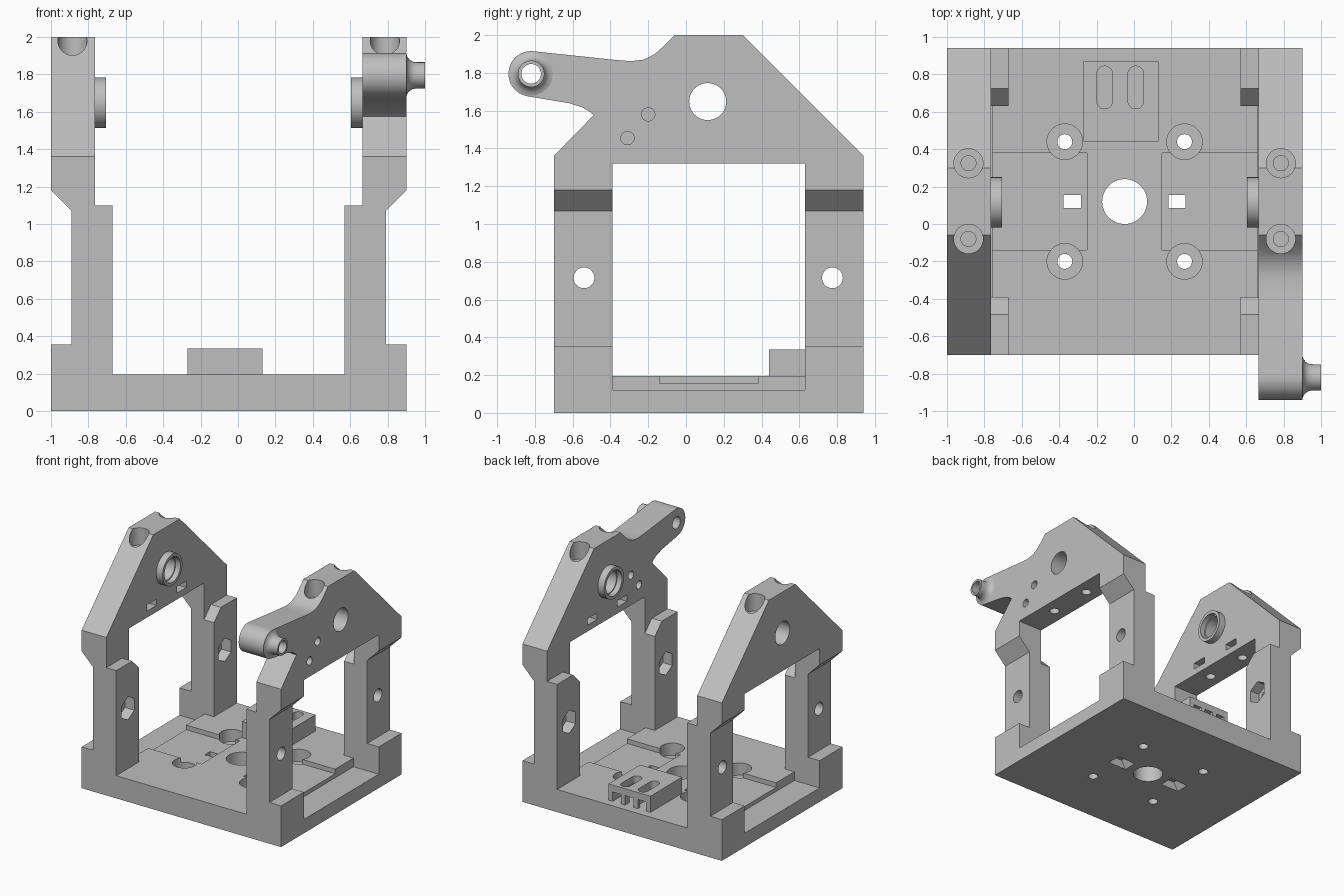
import bpy, bmesh, math

cube = bpy.data.objects.get("Cube")
if cube:
    bpy.data.objects.remove(cube, do_unlink=True)

grey = bpy.data.materials.new("plain grey")
grey.use_nodes = True
COLOUR = (0.52, 0.52, 0.52, 1)
grey.diffuse_color = COLOUR
for node in grey.node_tree.nodes:
    if node.type == 'BSDF_PRINCIPLED':
        node.inputs["Base Color"].default_value = COLOUR


def make(name, bm):
    bmesh.ops.recalc_face_normals(bm, faces=bm.faces[:])
    mesh = bpy.data.meshes.new(name)
    bm.to_mesh(mesh)
    bm.free()
    obj = bpy.data.objects.new(name, mesh)
    bpy.context.scene.collection.objects.link(obj)
    mesh.materials.append(grey)
    return obj


def prism(name, pts, axis, a, b):
    """Extrude a 2D outline along an axis from a to b."""
    def place(p, t):
        return {'x': (t, p[0], p[1]), 'y': (p[0], t, p[1]), 'z': (p[0], p[1], t)}[axis]
    bm = bmesh.new()
    low = [bm.verts.new(place(p, a)) for p in pts]
    high = [bm.verts.new(place(p, b)) for p in pts]
    bm.faces.new(low)
    bm.faces.new(high)
    for i in range(len(pts)):
        j = (i + 1) % len(pts)
        bm.faces.new((low[i], low[j], high[j], high[i]))
    return make(name, bm)


def rect(u0, u1, v0, v1):
    return [(u0, v0), (u1, v0), (u1, v1), (u0, v1)]


def box(name, x0, x1, y0, y1, z0, z1):
    return prism(name, rect(x0, x1, y0, y1), 'z', z0, z1)


def arc(u, v, r, start=0, end=360, n=48):
    closed = end - start == 360
    steps = n if closed else n - 1
    angles = [math.radians(start + (end - start) * i / steps) for i in range(n)]
    return [(u + r * math.cos(t), v + r * math.sin(t)) for t in angles]


def tube(name, profile, y, z, n=48):
    """Turn a closed (x, radius) outline around an axis parallel to x."""
    bm = bmesh.new()
    rings = []
    for i in range(n):
        t = 2 * math.pi * i / n
        rings.append([bm.verts.new((x, y + r * math.cos(t), z + r * math.sin(t)))
                      for x, r in profile])
    m = len(profile)
    for i in range(n):
        p, q = rings[i], rings[(i + 1) % n]
        for j in range(m):
            k = (j + 1) % m
            bm.faces.new((p[j], p[k], q[k], q[j]))
    return make(name, bm)


def cut(obj, *cutters):
    for cutter in cutters:
        cutter.hide_render = True
        mod = obj.modifiers.new("cut", 'BOOLEAN')
        mod.operation = 'DIFFERENCE'
        mod.solver = 'EXACT'
        mod.object = cutter
        bpy.ops.object.select_all(action='DESELECT')
        bpy.context.view_layer.objects.active = obj
        obj.select_set(True)
        bpy.ops.object.modifier_apply(modifier=mod.name)
        bpy.data.objects.remove(cutter, do_unlink=True)


def finish(obj):
    bpy.ops.object.select_all(action='DESELECT')
    bpy.context.view_layer.objects.active = obj
    obj.select_set(True)
    bpy.ops.object.shade_smooth_by_angle(angle=math.radians(30))


MID = -0.05           # symmetry plane of the frame
FLOOR = 0.195
FRONT, BACK = -0.7, 0.94
OPEN_F, OPEN_B = -0.39, 0.63


def side_x(s, depth):
    """x of a point at a depth inward from the outer face of side s."""
    return MID + s * (0.95 - depth)


# Base plate with sills, recessed channels, and holes
base = box("base_plate", -1, 0.9, FRONT, BACK, 0, FLOOR)
for s in (-1, 1):
    def span(d0, d1):
        return sorted((side_x(s, d0), side_x(s, d1)))
    cut(base,
        box("channel", *span(0.2, 0.75), -0.14, 0.38, 0.155, 0.4),
        box("sill", *span(-0.1, 0.24), OPEN_F, OPEN_B, 0.12, 0.4))
    # Tie slot flaring out underneath
    c = MID + s * 0.28
    flare = [(c - 0.1, -0.02), (c + 0.1, -0.02), (c + 0.046, 0.07), (c - 0.046, 0.07)]
    cut(base,
        prism("flare", flare, 'y', 0.06, 0.18),
        box("tie_slot", c - 0.046, c + 0.046, 0.085, 0.155, 0.05, 0.4))
    # Counterbored mounting holes
    for y in (-0.2, 0.44):
        x = MID + s * 0.32
        cut(base,
            prism("bore", arc(x, y, 0.095), 'z', 0.09, 0.4),
            prism("hole", arc(x, y, 0.04), 'z', -0.1, 0.4))
cut(base, prism("centre", arc(MID, 0.12, 0.12), 'z', -0.1, 0.4))
finish(base)

# Cable clamp block with long slots and grooves open at the back
clamp = box("cable_clamp", -0.27, 0.13, 0.44, 0.87, FLOOR, 0.335)
for x in (-0.19, -0.07, 0.05):
    cut(clamp, box("groove", x - 0.04, x + 0.04, 0.58, 1, 0.1, 0.275))
for x in (-0.157, 0.01):
    slot = arc(x, 0.802, 0.042, 0, 180, 16) + arc(x, 0.658, 0.042, 180, 360, 16)
    cut(clamp, prism("slot", slot, 'z', 0.1, 0.5))
finish(clamp)

# Outline of the plain panel, and of the panel with the forward arm
start = [(FRONT, 1.32), (BACK, 1.32), (BACK, 1.36), (0.3, 2), (-0.06, 2)]
arm = [(-0.12, 1.94), (-0.165, 1.9), (-0.225, 1.87), (-0.29, 1.862), (-0.37, 1.868)]
arm += arc(-0.82, 1.795, 0.12, 85, 260, 24)
arm += [(-0.62, 1.64), (-0.55, 1.618), (-0.51, 1.595), (-0.49, 1.575)]
outlines = {-1: start + [(FRONT, 1.36)], 1: start + arm + [(FRONT, 1.36)]}

# Post section: stepped foot, thin leg, sloped shoulder, inner step
section = [(0, FLOOR), (0.33, FLOOR), (0.33, 1.1), (0.235, 1.1), (0.235, 1.32),
           (0, 1.32), (0, 1.18), (0.11, 1.07), (0.11, 0.355), (0, 0.355)]

for s, side in ((-1, "right"), (1, "left")):
    # Upper panel
    panel = prism(side + "_panel", outlines[s], 'x', side_x(s, 0), side_x(s, 0.235))
    through = (side_x(s, -0.1), side_x(s, 0.4))
    cut(panel, prism("pivot_hole", arc(0.115, 1.648, 0.098), 'x', *through))
    for y in (-0.08, 0.325):
        x = side_x(s, 0.115)
        cut(panel,
            prism("bore", arc(x, y, 0.078), 'z', 1.85, 2.2),
            prism("hole", arc(x, y, 0.04), 'z', 1.2, 2.2),
            prism("nut_slot", rect(y - 0.065, y + 0.065, 1.375, 1.43), 'x',
                  side_x(s, 0.05), side_x(s, 0.4)))
    if s == 1:
        for y, z, r in ((-0.2, 1.58, 0.035), (-0.31, 1.455, 0.035), (-0.82, 1.795, 0.052)):
            cut(panel, prism("hole", arc(y, z, r), 'x', *through))
    finish(panel)

    # Pivot ring on the inner face
    ring = [(side_x(s, d), r) for d, r in
            ((0.235, 0.098), (0.235, 0.135), (0.295, 0.135), (0.295, 0.108), (0.25, 0.108),
             (0.25, 0.098))]
    finish(tube(side + "_pivot_ring", ring, 0.115, 1.648))

    # Front and back posts
    for end, y0, y1, edge, away in (("front", FRONT, OPEN_F, OPEN_F, -1),
                                    ("back", OPEN_B, BACK, OPEN_B, 1)):
        outline = [(side_x(s, d), z) for d, z in section]
        post = prism(f"{side}_{end}_post", outline, 'y', y0, y1)
        e = edge - away * 0.02
        wedge = [(edge + away * 0.115, 1.12), (e, 1.12), (e, 0.985)]
        y = -0.54 if end == "front" else 0.775
        hexagon = arc(y, 0.715, 0.1, 30, 390, 6)
        cut(post,
            prism("chamfer", wedge, 'x', side_x(s, 0.235), side_x(s, 0.4)),
            prism("bolt_hole", arc(y, 0.715, 0.055), 'x', *through),
            prism("nut_pocket", hexagon, 'x', side_x(s, 0.24), side_x(s, 0.4)))
        finish(post)

# Flared spigot on the end of the arm
spigot = [(0.9, 0.052), (0.9, 0.115), (0.906, 0.098), (0.918, 0.083), (0.935, 0.073),
          (0.955, 0.07), (1.0, 0.07), (1.0, 0.052)]
finish(tube("arm_spigot", spigot, -0.82, 1.795))
